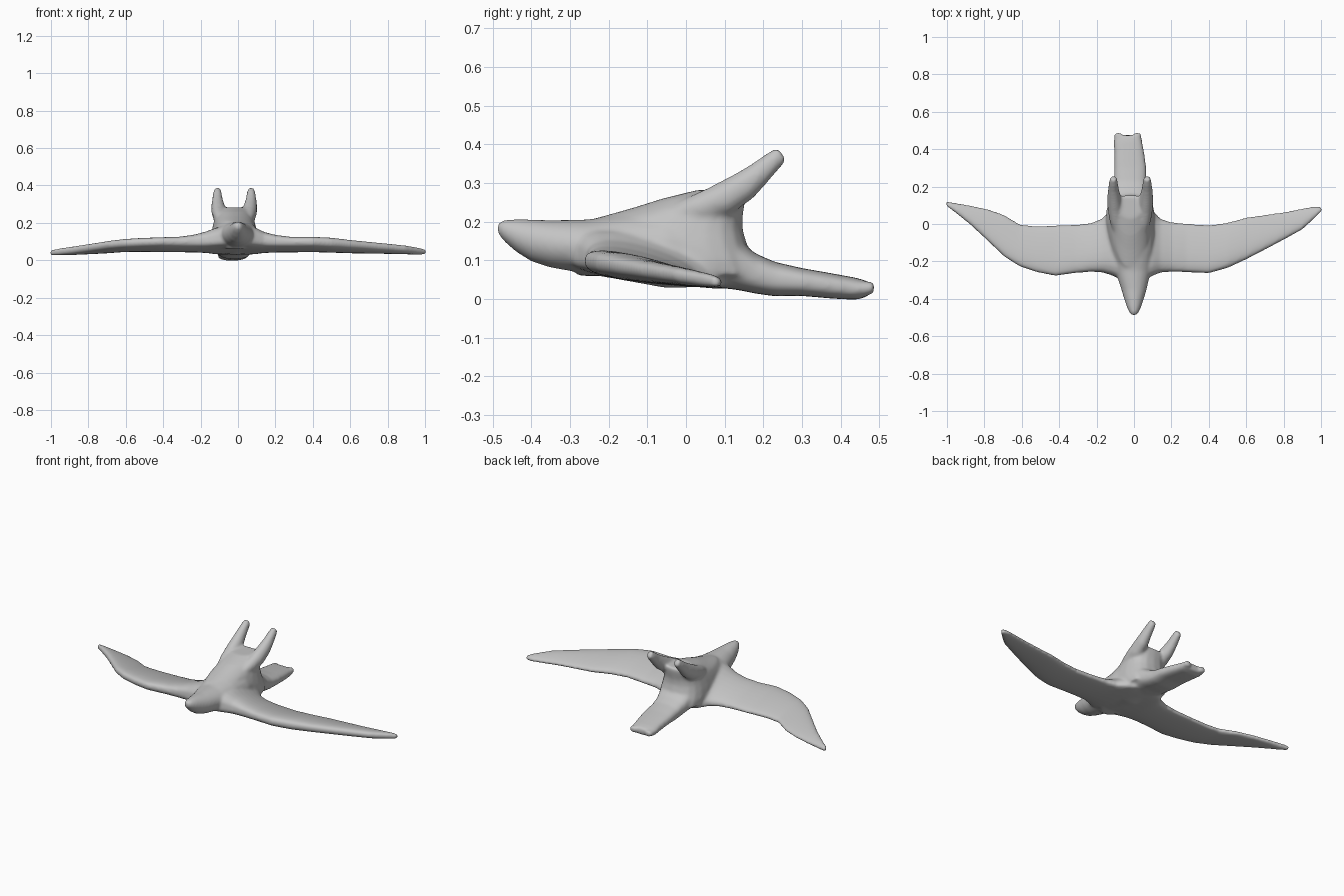
import bpy, bmesh, math
from mathutils import Vector

N = 24
CX = -0.02          # the hump and prongs sit slightly off centre
bm = bmesh.new()


def spow(v, p):
    return math.copysign(abs(v) ** p, v)


def loft(rings):
    """Closed skin through a list of equal-length point rings."""
    loops = [[bm.verts.new(p) for p in ring] for ring in rings]
    for a, b in zip(loops, loops[1:]):
        for i in range(N):
            j = (i + 1) % N
            bm.faces.new((a[i], a[j], b[j], b[i]))
    bm.faces.new(loops[0][::-1])
    bm.faces.new(loops[-1])


def angles():
    return [2 * math.pi * i / N for i in range(N)]


def long_ring(y, cx, hw, z0, z1, p=1.0):
    return [(cx + hw * spow(math.cos(a), p), y,
             (z0 + z1) / 2 + (z1 - z0) / 2 * spow(math.sin(a), p)) for a in angles()]


# Head and belly: y, centre x, half width, bottom, top
loft([long_ring(*s) for s in [
    (-0.488, 0, 0.013, 0.170, 0.198), (-0.47, 0, 0.027, 0.148, 0.205),
    (-0.44, 0, 0.040, 0.122, 0.207), (-0.40, 0, 0.053, 0.097, 0.206),
    (-0.35, 0, 0.068, 0.081, 0.204), (-0.25, -0.005, 0.095, 0.064, 0.206),
    (-0.15, -0.01, 0.115, 0.046, 0.225), (-0.05, -0.015, 0.125, 0.028, 0.235),
    (0.05, CX, 0.120, 0.031, 0.220), (0.12, CX, 0.10, 0.026, 0.18)]])

# Tail: flat paddle, squared at the end
loft([long_ring(*s, 0.75) for s in [
    (0.05, CX, 0.115, 0.032, 0.190), (0.13, CX, 0.103, 0.024, 0.155),
    (0.18, CX, 0.092, 0.014, 0.118), (0.23, CX, 0.087, 0.007, 0.096),
    (0.30, CX, 0.086, 0.008, 0.080), (0.38, -0.025, 0.080, 0.001, 0.066),
    (0.44, -0.032, 0.076, -0.002, 0.055), (0.475, -0.033, 0.073, 0.008, 0.045)]])
for x in (-0.085, 0.018):
    loft([long_ring(y, x, w, 0.012, 0.046) for y, w in ((0.42, 0.026), (0.487, 0.018))])


# Hump: pear-shaped slices, narrow towards the head
def hump_ring(z, yf, yr, hw):
    ym, h = (yf + yr) / 2, (yr - yf) / 2
    return [(CX + hw * spow(math.sin(a), 0.8) * (0.8 + 0.3 * math.cos(a)),
             ym + h * spow(math.cos(a), 0.85), z) for a in angles()]


loft([hump_ring(*s) for s in [
    (0.06, -0.28, 0.19, 0.145), (0.10, -0.31, 0.175, 0.152), (0.14, -0.31, 0.158, 0.146),
    (0.18, -0.28, 0.147, 0.135), (0.21, -0.23, 0.146, 0.126), (0.235, -0.14, 0.150, 0.118),
    (0.26, -0.06, 0.154, 0.108), (0.282, 0.03, 0.154, 0.090)]])

# Pair of prongs rising from the rear of the hump
for side in (-1, 1):
    path = [(0.066, -0.04, 0.208, 0.030), (0.076, 0.03, 0.230, 0.042),
            (0.082, 0.09, 0.255, 0.045), (0.087, 0.15, 0.292, 0.040),
            (0.090, 0.19, 0.325, 0.032), (0.090, 0.222, 0.354, 0.027),
            (0.090, 0.248, 0.376, 0.021)]
    u, w = Vector((1, 0, 0)), Vector((0, -0.62, 0.78))
    loft([[Vector((CX + side * x, y, z)) + r * (math.cos(a) * u * 0.88 + math.sin(a) * w)
           for a in angles()] for x, y, z, r in path])


# Wings: x, leading y, trailing y, thickness (extra root thickness goes upwards)
def wing_ring(x, yl, yt, t):
    ym, h = (yl + yt) / 2, (yt - yl) / 2
    low = min(t / 2, 0.031)
    ring = []
    for a in angles():
        y = ym + h * math.cos(a)
        z = 0.096 - 0.155 * (y + 0.25)
        s = spow(math.sin(a), 0.7) * (1 - 0.25 * math.cos(a))
        ring.append((x, y, z + s * (t - low if s > 0 else low)))
    return ring


right = [(0, -0.30, 0.10, 0.13), (0.06, -0.298, 0.10, 0.125), (0.10, -0.278, 0.075, 0.115),
         (0.14, -0.260, 0.030, 0.095), (0.20, -0.256, 0.010, 0.079), (0.28, -0.258, 0.003, 0.068),
         (0.40, -0.264, -0.006, 0.067), (0.50, -0.236, 0.008, 0.066), (0.60, -0.190, 0.036, 0.058),
         (0.70, -0.138, 0.050, 0.052), (0.80, -0.085, 0.064, 0.047), (0.90, -0.030, 0.084, 0.041),
         (0.97, 0.035, 0.096, 0.034), (1.005, 0.070, 0.090, 0.027)]
left = [(0, -0.30, 0.10, 0.13), (-0.07, -0.298, 0.10, 0.125), (-0.12, -0.275, 0.085, 0.117),
        (-0.17, -0.259, 0.030, 0.098), (-0.23, -0.256, 0.006, 0.081), (-0.31, -0.262, -0.003, 0.068),
        (-0.42, -0.278, -0.006, 0.062), (-0.52, -0.258, -0.010, 0.060), (-0.61, -0.228, -0.002, 0.056),
        (-0.69, -0.178, 0.048, 0.052), (-0.78, -0.093, 0.080, 0.047), (-0.87, -0.008, 0.099, 0.042),
        (-0.95, 0.057, 0.113, 0.036), (-1.005, 0.098, 0.122, 0.027)]
for stations in (right, left):
    loft([wing_ring(*s) for s in stations])

bmesh.ops.recalc_face_normals(bm, faces=bm.faces)
mesh = bpy.data.meshes.new("gliding_bird")
bm.to_mesh(mesh)
bm.free()
bird = bpy.data.objects.new("gliding_bird", mesh)
bpy.context.collection.objects.link(bird)

# Plain grey finish
grey = bpy.data.materials.new("light_grey")
grey.diffuse_color = (0.55, 0.55, 0.55, 1)
mesh.materials.append(grey)

# Fuse all parts into one soft skin
fuse = bird.modifiers.new("fuse", 'REMESH')
fuse.mode = 'VOXEL'
fuse.voxel_size = 0.007
fuse.use_smooth_shade = True
soften = bird.modifiers.new("soften", 'SMOOTH')
soften.factor = 0.5
soften.iterations = 14
